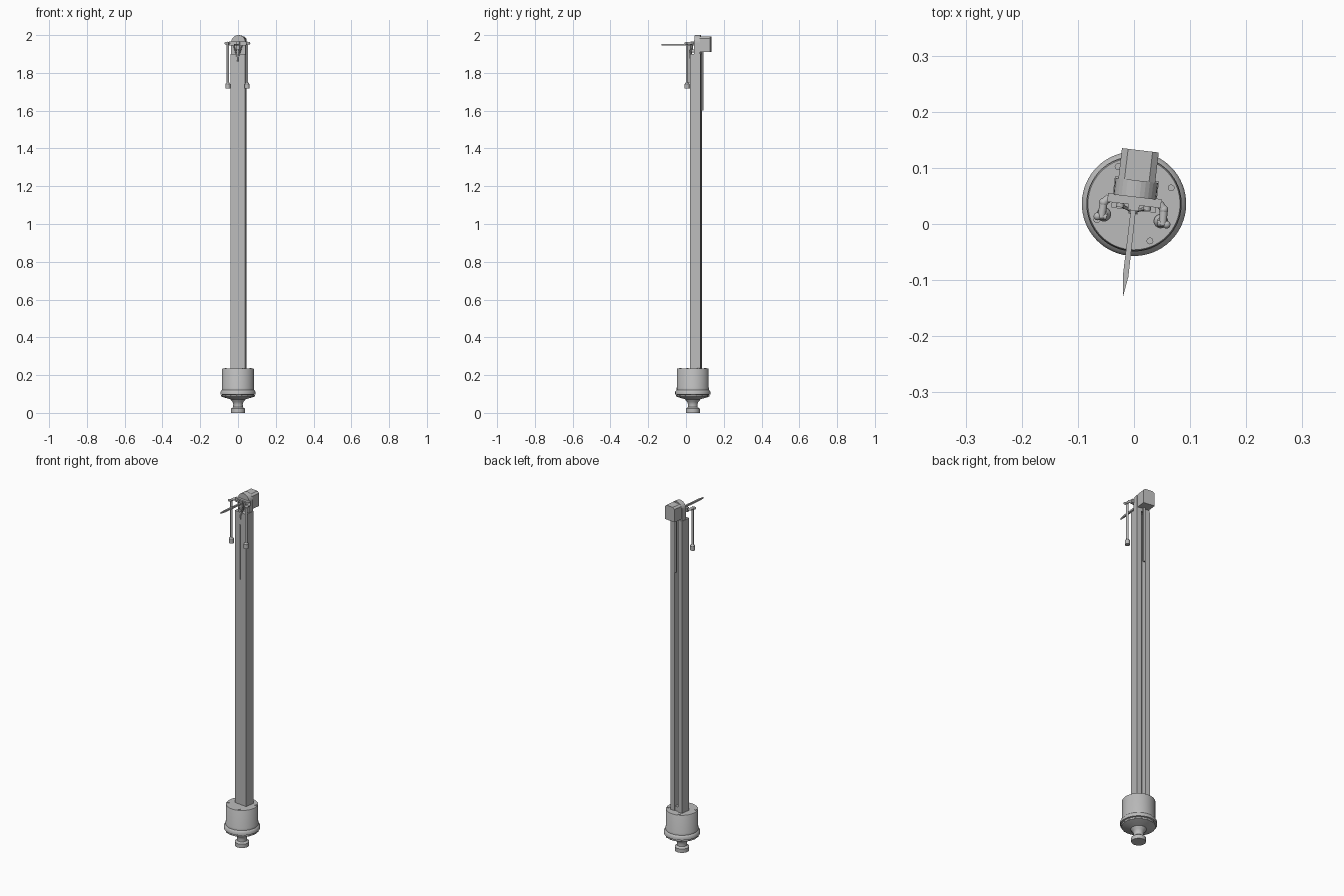
import bpy, bmesh, math
from mathutils import Matrix, Vector

cube = bpy.data.objects.get("Cube")
if cube:
    bpy.data.objects.remove(cube, do_unlink=True)

grey = bpy.data.materials.new("plain_grey")
grey.use_nodes = True
grey.diffuse_color = (0.5, 0.5, 0.5, 1)
grey.node_tree.nodes["Principled BSDF"].inputs["Base Color"].default_value = (0.5, 0.5, 0.5, 1)

# The whole model is turned slightly about the axis of its base
PLACE = Matrix.Translation((0, 0.036, 0)) @ Matrix.Rotation(math.radians(-6.8), 4, "Z")


def finish(name, bm, smooth=False):
    bmesh.ops.recalc_face_normals(bm, faces=bm.faces)
    bm.transform(PLACE)
    mesh = bpy.data.meshes.new(name)
    bm.to_mesh(mesh)
    bm.free()
    obj = bpy.data.objects.new(name, mesh)
    bpy.context.collection.objects.link(obj)
    mesh.materials.append(grey)
    if smooth:
        bpy.ops.object.select_all(action="DESELECT")
        obj.select_set(True)
        bpy.context.view_layer.objects.active = obj
        bpy.ops.object.shade_smooth_by_angle(angle=math.radians(35))
    return obj


def box(name, x, y, z):
    """Box from (low, high) ranges."""
    bm = bmesh.new()
    size = [b - a for a, b in (x, y, z)]
    mid = [(a + b) / 2 for a, b in (x, y, z)]
    bmesh.ops.create_cube(bm, size=1, matrix=Matrix.Translation(mid) @ Matrix.Diagonal((*size, 1)))
    return finish(name, bm)


def rod(name, a, b, r1, r2=None, sides=16):
    """Cylinder or cone between two points."""
    a, b = Vector(a), Vector(b)
    bm = bmesh.new()
    turn = (b - a).to_track_quat("Z", "Y").to_matrix().to_4x4()
    bmesh.ops.create_cone(bm, cap_ends=True, segments=sides, radius1=r1,
                          radius2=r1 if r2 is None else r2, depth=(b - a).length,
                          matrix=Matrix.Translation((a + b) / 2) @ turn)
    return finish(name, bm, True)


def ball(name, at, r):
    bm = bmesh.new()
    bmesh.ops.create_uvsphere(bm, u_segments=16, v_segments=10, radius=r, matrix=Matrix.Translation(at))
    return finish(name, bm, True)


def prism(name, points, move):
    """Extrude a closed outline of 3D points."""
    bm = bmesh.new()
    face = bm.faces.new([bm.verts.new(p) for p in points])
    top = bmesh.ops.extrude_face_region(bm, geom=[face])
    bmesh.ops.translate(bm, vec=move, verts=[v for v in top["geom"] if isinstance(v, bmesh.types.BMVert)])
    return finish(name, bm)


# Turned base: foot, neck, drum and rim
profile = [(0, 0), (.037, 0), (.037, .022), (.026, .03), (.025, .045), (.029, .058),
           (.037, .066), (.04, .072), (.075, .082), (.085, .086), (.085, .096), (.093, .098),
           (.093, .112), (.089, .118), (.085, .122), (.085, .134), (.084, .136), (.084, .232),
           (.082, .235), (0, .235)]
bm = bmesh.new()
verts = [bm.verts.new((r, 0, z)) for r, z in profile]
edges = [bm.edges.new(pair) for pair in zip(verts, verts[1:])]
bmesh.ops.spin(bm, geom=verts + edges, cent=(0, 0, 0), axis=(0, 0, 1), angle=math.tau, steps=64)
bmesh.ops.remove_doubles(bm, verts=bm.verts, dist=1e-5)
finish("base_drum", bm, True)

# Small screws on the drum and lugs under its rim
for i in range(4):
    a = math.radians(30 + 90 * i)
    x, y = .072 * math.cos(a), .072 * math.sin(a)
    rod("drum_screw", (x, y, .233), (x, y, .238), .006)
for i in range(16):
    a = math.tau * i / 16
    x, y = math.cos(a), math.sin(a)
    rod("rim_lug", (.08 * x, .08 * y, .091), (.089 * x, .089 * y, .091), .004, sides=8)

# Column: a rectangular post with a groove down its back
W, FRONT, BACK, G = .0395, -.0115, .0445, .013
outline = [(-W, FRONT), (W, FRONT), (W, BACK), (G, BACK), (G, .012), (-G, .012), (-G, BACK), (-W, BACK)]
prism("column", [(x, y, .23) for x, y in outline], (0, 0, 1.67))
box("groove_foot", (-G, G), (.01, .04), (.23, .26))
box("rear_blade", (-.006, .006), (.047, .055), (1.6, 1.915))
box("front_blade", (-.008, .001), (-.016, -.011), (1.52, 1.83))

# Head: arched front housing and a box behind
arch = [(-.038, 1.895), (.038, 1.895)]
arch += [(.038 * math.cos(t), 1.962 + .038 * math.sin(t)) for t in (math.pi * i / 14 for i in range(15))]
prism("head_arch", [(x, .012, z) for x, z in arch], (0, .03, 0))
prism("head_box", [(x, .04, z) for x, z in
                   [(-.033, 1.91), (.033, 1.91), (.033, 1.983), (.022, 1.992), (-.022, 1.992), (-.033, 1.983)]],
      (0, .056, 0))

# Crossbar and centre fittings on the front
box("crossbar", (-.048, .048), (-.002, .014), (1.945, 1.967))
box("pointer_clamp", (-.01, .01), (-.012, .0), (1.925, 1.965))
rod("centre_pivot", (0, -.018, 1.915), (0, .014, 1.915), .008)
rod("centre_hook", (0, -.012, 1.92), (0, -.012, 1.86), .008, .003)
for s in (-1, 1):
    rod("bar_screw", (.024 * s, -.009, 1.955), (.024 * s, 0, 1.955), .007)
    rod("centre_strut", (.022 * s, -.006, 1.945), (.004 * s, -.012, 1.885), .003)

# Long pointer
prism("pointer", [(-.0045, .0, 1.945), (.0045, .0, 1.945), (.0055, -.13, 1.945),
                  (0, -.168, 1.945), (-.0045, -.13, 1.945)], (0, 0, .009))

# Side arms with hanging rods
for s in (-1, 1):
    path = [(.045 * s, .006, 1.957), (.054 * s, -.004, 1.957), (.055 * s, -.032, 1.957)]
    for a, b in zip(path, path[1:]):
        rod("side_arm", a, b, .007)
    ball("arm_elbow", path[1], .008)
    rod("arm_pin", (.046 * s, -.029, 1.957), (.06 * s, -.029, 1.957), .006)
    ball("arm_knob", (.062 * s, -.03, 1.957), .007)
    x, y = .051 * s, -.025
    rod("hanging_rod", (x, y, 1.735), (x, y, 1.96), .0065)
    rod("rod_foot", (x, y, 1.717), (x, y, 1.742), .013)
    rod("rod_collar", (x, y, 1.742), (x, y, 1.75), .012, .0065)
